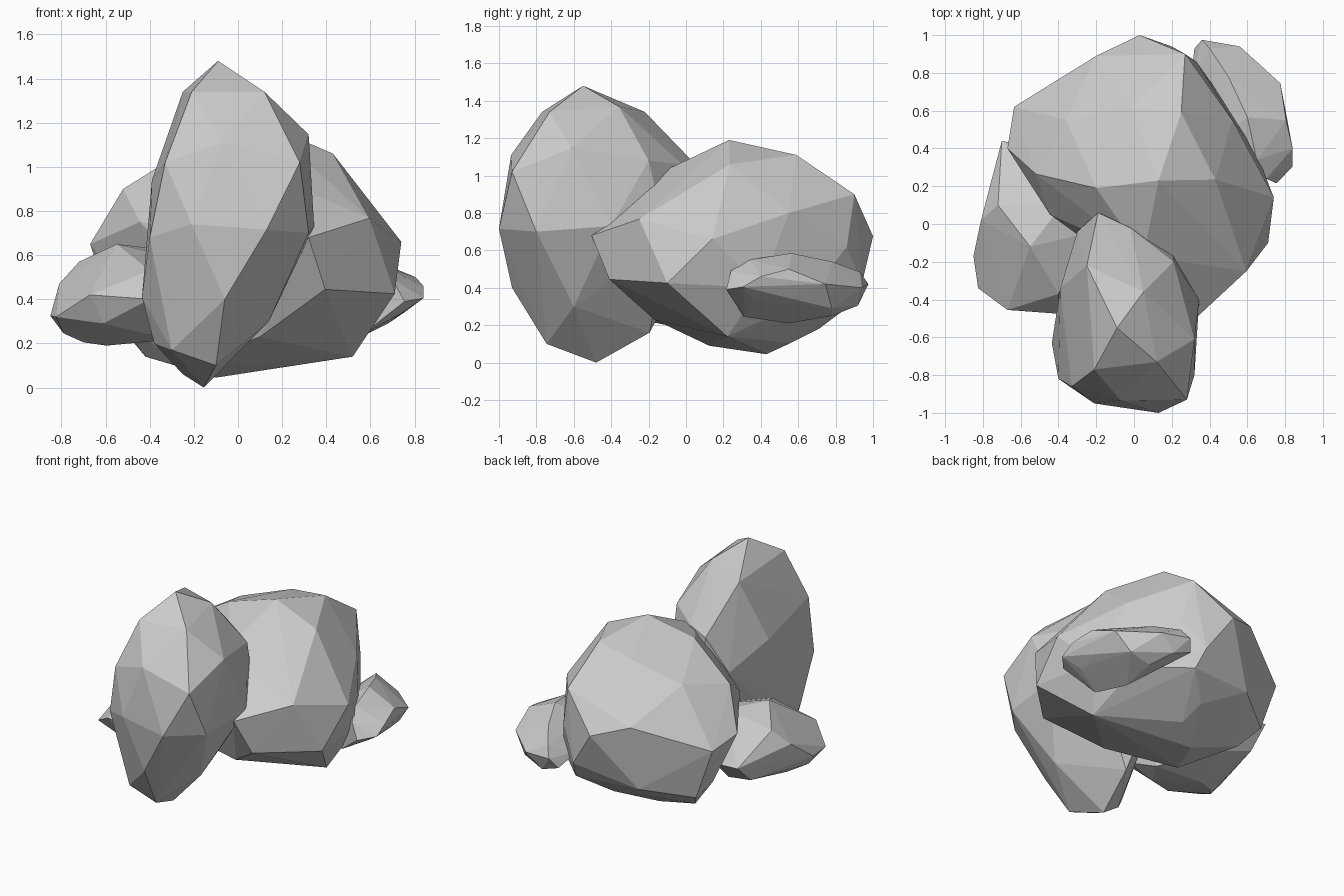
import bpy, bmesh


def rock(name, corners):
    """Faceted boulder: the convex skin stretched over its main corners."""
    bm = bmesh.new()
    for c in corners:
        bm.verts.new(c)
    hull = bmesh.ops.convex_hull(bm, input=bm.verts[:])
    loose = {v for v in hull["geom_interior"] + hull["geom_unused"]
             if isinstance(v, bmesh.types.BMVert)}
    bmesh.ops.delete(bm, geom=list(loose), context='VERTS')
    bmesh.ops.recalc_face_normals(bm, faces=bm.faces[:])
    mesh = bpy.data.meshes.new(name)
    bm.to_mesh(mesh)
    bm.free()
    ob = bpy.data.objects.new(name, mesh)
    bpy.context.collection.objects.link(ob)
    return ob


# Large boulder in the middle
rock("main_boulder", [
    # crown
    (.13, .23, 1.19), (.25, .59, 1.11), (.43, .235, 1.06), (-.2, .19, 1.1),
    (.05, -.17, 1.0), (-.52, .265, .9), (-.02, .62, 1.07), (.27, .9, .9),
    (-.36, .55, .96),
    # waist
    (.32, -.505, .68), (.595, -.25, .767), (.74, .14, .66), (.52, .55, .8),
    (.33, .86, .62), (.03, 1.0, .675), (-.2, .89, .75), (-.635, .62, .6),
    (-.67, .4, .65), (-.445, .05, .75), (-.29, -.06, .6), (-.45, .71, .66),
    # base
    (.395, -.41, .445), (.71, -.1, .425), (.52, .22, .14), (.075, .56, .105),
    (-.1, .43, .045), (.1, -.17, .23), (.2, .94, .42), (.05, .71, .18),
    (-.25, .125, .09), (-.42, .5, .14), (.5, .62, .32), (.23, .87, .3),
    (-.22, .83, .31), (-.57, .52, .34), (.64, .4, .4), (-.51, .62, .25),
])

# Tall upright boulder at the front
rock("tall_boulder", [
    # crown
    (-.09, -.55, 1.48), (.12, -.73, 1.34), (-.21, -.77, 1.34),
    (-.25, -.22, 1.34), (.05, -.36, 1.37), (.32, -.61, 1.147),
    # waist
    (.28, -.93, 1.02), (-.07, -.935, 1.11), (-.33, -.86, 1.02),
    (.13, -1.0, .715), (-.21, -.95, .74), (.345, -.4, .73), (.32, -.8, .7),
    (-.39, -.34, .94), (-.3, -.04, .8), (-.19, .06, 1.05),
    (-.02, -.02, 1.06), (.21, -.2, 1.08), (.2, -.1, .65), (-.4, -.82, .68),
    # base
    (-.06, -.93, .4), (-.1, -.745, .1), (-.155, -.48, 0), (-.25, -.45, .06),
    (-.38, -.58, .2), (-.435, -.63, .41), (.14, -.6, .3), (-.1, -.195, .16),
    (-.3, -.75, .17), (-.15, .04, .6),
])

# Low boulder on the left, running in under the others
rock("left_boulder", [
    (-.55, -.12, .65), (-.38, .1, .63), (-.72, .1, .57), (-.7, .44, .43),
    (-.81, .02, .47), (-.85, -.17, .325), (-.825, -.34, .32),
    (-.67, -.455, .42), (-.4, -.475, .4), (-.4, -.37, .53),
    (-.79, -.2, .245), (-.7, -.1, .205), (-.595, -.05, .19),
    (-.61, -.4, .29), (-.4, -.3, .24), (-.7, .3, .3), (-.5, .4, .4),
    (-.28, -.12, .22), (-.28, -.38, .36), (-.25, -.05, .58), (-.5, .25, .25),
])

# Small flat boulder at the back right
rock("small_boulder", [
    (.84, .305, .405), (.84, .4, .46), (.805, .55, .5), (.775, .745, .42),
    (.56, .94, .4), (.36, .975, .42), (.755, .215, .39), (.7, .24, .49),
    (.65, .34, .55), (.6, .565, .585), (.5, .78, .54), (.4, .93, .485),
    (.45, .92, .305), (.53, .78, .25), (.52, .55, .21), (.57, .31, .245),
    (.3, .75, .4), (.76, .55, .345), (.68, .78, .29), (.74, .36, .335),
    (.45, .45, .5), (.45, .45, .3), (.32, .93, .35),
])
